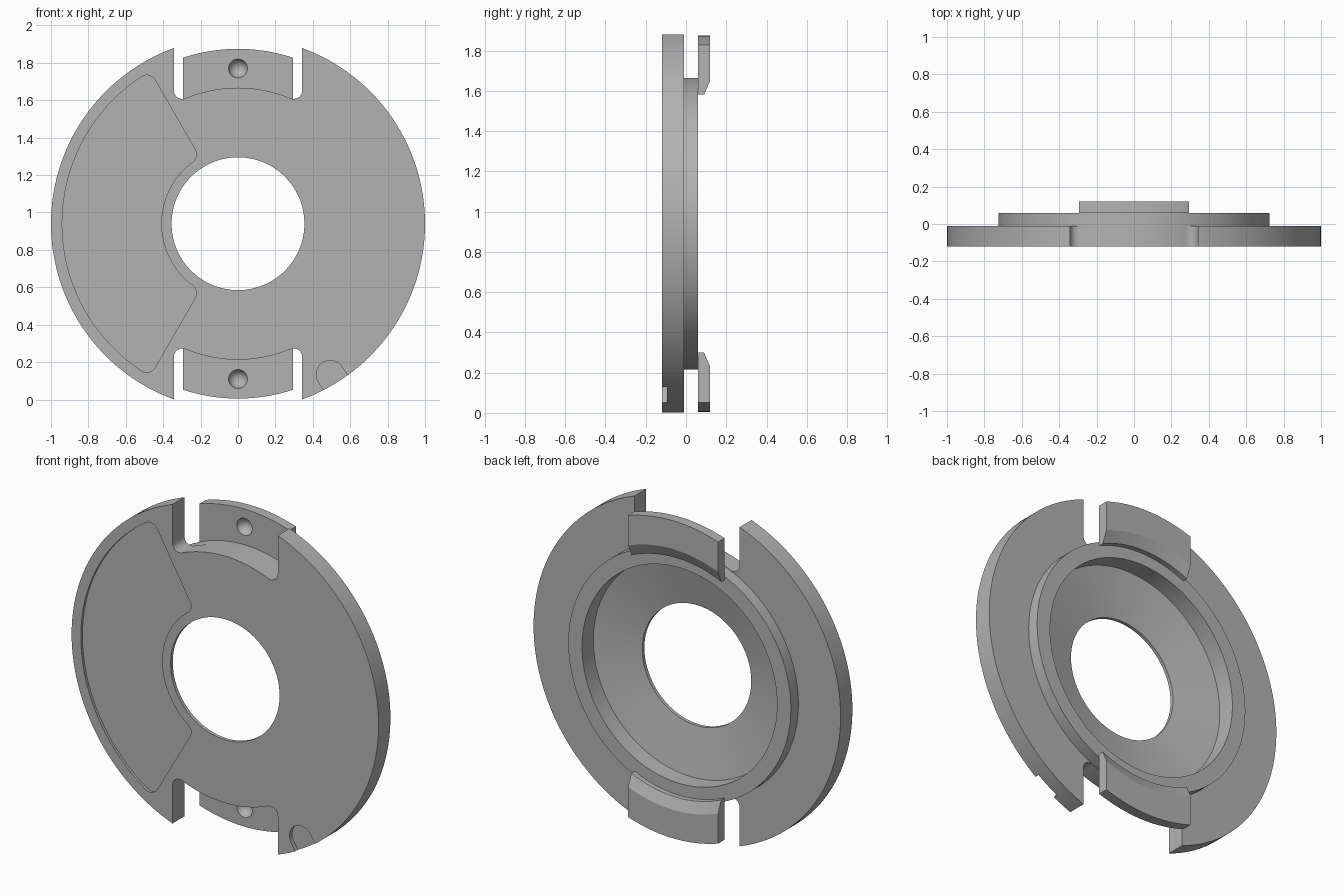
import bpy, bmesh
from math import sin, cos, asin, atan2, degrees, radians, sqrt, pi, hypot

if "Cube" in bpy.data.objects:
    bpy.data.objects.remove(bpy.data.objects["Cube"])

CZ = 0.94          # height of the disc axis
SEGS = 160

GREY = (0.45, 0.45, 0.45, 1)
metal = bpy.data.materials.new("plain_grey")
metal.use_nodes = True
metal.diffuse_color = GREY
metal.node_tree.nodes["Principled BSDF"].inputs["Base Color"].default_value = GREY


def finish(name, bm):
    bmesh.ops.recalc_face_normals(bm, faces=bm.faces)
    mesh = bpy.data.meshes.new(name)
    bm.to_mesh(mesh)
    bm.free()
    mesh.materials.append(metal)
    obj = bpy.data.objects.new(name, mesh)
    bpy.context.collection.objects.link(obj)
    return obj


def lathe(name, profile):
    """Revolve a closed (radius, y) profile about the disc axis."""
    bm = bmesh.new()
    rings = []
    for i in range(SEGS):
        a = 2 * pi * i / SEGS
        rings.append([bm.verts.new((r * cos(a), y, CZ + r * sin(a))) for r, y in profile])
    n = len(profile)
    for i in range(SEGS):
        p, q = rings[i], rings[(i + 1) % SEGS]
        for j in range(n):
            k = (j + 1) % n
            bm.faces.new((p[j], p[k], q[k], q[j]))
    return finish(name, bm)


def prism(name, outline, y0, y1):
    """Extrude an (x, z) outline, measured from the axis, along y."""
    pts = []
    for p in outline:
        if not pts or hypot(p[0] - pts[-1][0], p[1] - pts[-1][1]) > 1e-4:
            pts.append(p)
    if hypot(pts[0][0] - pts[-1][0], pts[0][1] - pts[-1][1]) < 1e-4:
        pts.pop()
    bm = bmesh.new()
    face = bm.faces.new([bm.verts.new((x, y0, CZ + z)) for x, z in pts])
    new = bmesh.ops.extrude_face_region(bm, geom=[face])["geom"]
    verts = [v for v in new if isinstance(v, bmesh.types.BMVert)]
    bmesh.ops.translate(bm, verts=verts, vec=(0, y1 - y0, 0))
    return finish(name, bm)


def polar(r, deg):
    return r * cos(radians(deg)), r * sin(radians(deg))


def arc(centre, r, start, end, n=8):
    steps = [start + (end - start) * i / n for i in range(n + 1)]
    return [(centre[0] + polar(r, d)[0], centre[1] + polar(r, d)[1]) for d in steps]


def boolean(obj, cutter, operation="DIFFERENCE"):
    cutter.hide_render = True
    mod = obj.modifiers.new("cut", "BOOLEAN")
    mod.operation, mod.solver, mod.object = operation, "EXACT", cutter
    bpy.context.view_layer.objects.active = obj
    bpy.ops.object.modifier_apply(modifier=mod.name)
    bpy.data.objects.remove(cutter)


def smooth(obj):
    bpy.ops.object.select_all(action="DESELECT")
    obj.select_set(True)
    bpy.context.view_layer.objects.active = obj
    bpy.ops.object.shade_smooth_by_angle(angle=radians(25))


ORIGIN = (0, 0)
FRONT, PLATE_BACK, BOSS_BACK, BACK = -0.12, -0.01, 0.06, 0.12

# Disc with raised rear boss, dished recess and centre hole
disc = lathe("disc", [(0.355, FRONT), (1, FRONT), (1, PLATE_BACK), (0.725, PLATE_BACK),
                      (0.725, BOSS_BACK), (0.635, BOSS_BACK), (0.635, -0.045), (0.355, -0.1)])

# Top and bottom notches, with rounded corners and a floor following the boss
floor_r, fillet, half = 0.727, 0.045, 0.343
cx = half - fillet
cz = sqrt((floor_r + fillet) ** 2 - cx ** 2)
turn = degrees(atan2(cz, cx))
right = ([(half, 1.2)] + arc((cx, cz), fillet, 0, turn - 180)
         + arc(ORIGIN, floor_r, turn, 90, 12))
notch = right + [(-x, z) for x, z in reversed(right)]
for side in (1, -1):
    boolean(disc, prism("notch_cutter", [(x, side * z) for x, z in notch], -0.2, 0.2))

# Shallow sector pocket on the front, with rounded corners
outer, inner, f = 0.94, 0.41, 0.05
a1 = 120 + degrees(asin(f / (outer - f)))
a2 = 120 + degrees(asin(f / (inner + f)))
upper = (arc(ORIGIN, outer, 180, a1, 28) + arc(polar(outer - f, a1), f, a1, 30)
         + arc(polar(inner + f, a2), f, 30, a2 - 180) + arc(ORIGIN, inner, a2, 180, 18))
pocket = upper + [(x, -z) for x, z in reversed(upper)]
boolean(disc, prism("pocket_cutter", pocket, -0.2, FRONT + 0.015))

# Small round-ended slot at the rim
ang = -58.5
ends = arc(polar(0.945, ang), 0.075, ang + 90, ang + 270, 20)
ox, oz = polar(0.2, ang)
slot = ends + [(ends[-1][0] + ox, ends[-1][1] + oz), (ends[0][0] + ox, ends[0][1] + oz)]
boolean(disc, prism("slot_cutter", slot, -0.2, FRONT + 0.025))
smooth(disc)

# Curved tabs behind the notches, chamfered inside, each with a round dimple
for name, side in (("top_tab", 1), ("bottom_tab", -1)):
    tab = lathe(name, [(0.705, BOSS_BACK), (0.705, 0.09), (0.768, BACK),
                       (0.935, BACK), (0.935, BOSS_BACK)])
    w = 0.293
    box = [(-w, 0.3 * side), (w, 0.3 * side), (w, 1.2 * side), (-w, 1.2 * side)]
    boolean(tab, prism("tab_trim", box, -0.2, 0.3), "INTERSECT")
    bm = bmesh.new()
    bmesh.ops.create_uvsphere(bm, u_segments=32, v_segments=16, radius=0.051)
    bmesh.ops.translate(bm, verts=bm.verts, vec=(0, BOSS_BACK - 0.008, CZ + 0.83 * side))
    boolean(tab, finish("dimple_cutter", bm))
    smooth(tab)
